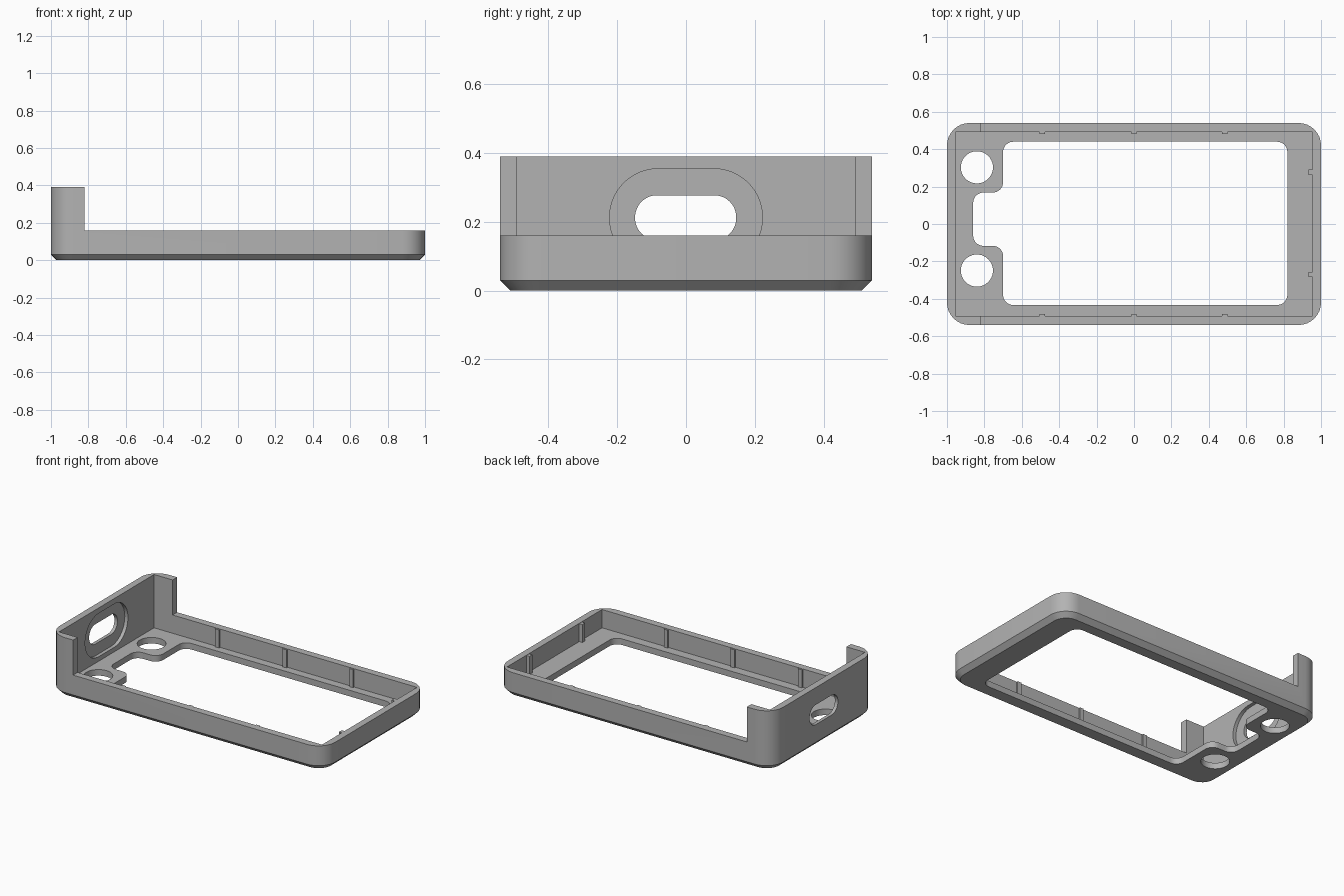
import bpy, bmesh, math
from mathutils import Vector

cube = bpy.data.objects.get("Cube")
if cube:
    bpy.data.objects.remove(cube, do_unlink=True)

grey = bpy.data.materials.new("plain grey")
grey.use_nodes = True
colour = (0.45, 0.45, 0.45, 1)
grey.diffuse_color = colour
grey.node_tree.nodes["Principled BSDF"].inputs["Base Color"].default_value = colour


def fillet(corners, r, steps=8):
    """Round every right-angled corner of a closed outline."""
    pts = []
    for i, c in enumerate(corners):
        p = Vector(c)
        a = (Vector(corners[i - 1]) - p).normalized()
        b = (Vector(corners[(i + 1) % len(corners)]) - p).normalized()
        centre = p + r * (a + b)
        for k in range(steps + 1):
            t = math.pi / 2 * k / steps
            pts.append(centre - r * (math.cos(t) * b + math.sin(t) * a))
    return pts


def rect(x0, x1, y0, y1):
    return [(x0, y0), (x1, y0), (x1, y1), (x0, y1)]


def circle(x, y, r, n=40):
    return [(x + r * math.cos(math.tau * k / n), y + r * math.sin(math.tau * k / n))
            for k in range(n)]


def loft(name, sections, axis="z"):
    """Skin a stack of (outline, height) sections and cap both ends."""
    bm = bmesh.new()
    rings = []
    for outline, h in sections:
        rings.append([bm.verts.new((p[0], p[1], h) if axis == "z" else (h, p[0], p[1]))
                      for p in outline])
    n = len(rings[0])
    for lo, hi in zip(rings, rings[1:]):
        for i in range(n):
            j = (i + 1) % n
            bm.faces.new((lo[i], lo[j], hi[j], hi[i]))
    bm.faces.new(rings[0][::-1])
    bm.faces.new(rings[-1])
    bmesh.ops.recalc_face_normals(bm, faces=bm.faces)
    mesh = bpy.data.meshes.new(name)
    bm.to_mesh(mesh)
    bm.free()
    obj = bpy.data.objects.new(name, mesh)
    obj.data.materials.append(grey)
    bpy.context.collection.objects.link(obj)
    return obj


def prism(name, outline, lo, hi, axis="z"):
    return loft(name, [(outline, lo), (outline, hi)], axis)


def combine(target, tool, operation):
    mod = target.modifiers.new("combine", "BOOLEAN")
    mod.operation, mod.solver, mod.object = operation, "EXACT", tool
    bpy.ops.object.select_all(action="DESELECT")
    bpy.context.view_layer.objects.active = target
    target.select_set(True)
    bpy.ops.object.modifier_apply(modifier=mod.name)
    bpy.data.objects.remove(tool, do_unlink=True)


# Outer tray with rounded corners and a chamfered underside
W, D, FLOOR, RIM, TALL = 1.0, 0.54, 0.04, 0.16, 0.39
foot = fillet(rect(-W + 0.03, W - 0.03, -D + 0.03, D - 0.03), 0.09)
body = fillet(rect(-W, W, -D, D), 0.12)
tray = loft("tray_frame", [(foot, 0), (body, 0.03), (body, TALL)])

# Square-cornered cavity, and the lowered rim beyond the tall end
combine(tray, prism("cavity", rect(-0.955, 0.955, -0.493, 0.493), FLOOR, 1), "DIFFERENCE")
combine(tray, prism("rim_step", rect(-0.82, 2, -1, 1), RIM, 1), "DIFFERENCE")

# Floor window with a notch between the two hole tabs
window = [(0.82, -0.433), (0.82, 0.44), (-0.70, 0.44), (-0.70, 0.168),
          (-0.86, 0.168), (-0.86, -0.117), (-0.70, -0.117), (-0.70, -0.433)]
combine(tray, prism("window", fillet(window, 0.055), -1, 0.1), "DIFFERENCE")
for y in (0.303, -0.249):
    combine(tray, prism("round_hole", circle(-0.84, y, 0.086), -1, 0.1), "DIFFERENCE")

# Slot through the tall end wall, with a wider recess on the inside
slot = fillet(rect(-0.148, 0.146, 0.147, 0.277), 0.064, 12)
recess = fillet(rect(-0.222, 0.222, 0.07, 0.354), 0.141, 16)
combine(tray, prism("slot", slot, -2, -0.9, "x"), "DIFFERENCE")
combine(tray, prism("recess", recess, -0.978, -0.9, "x"), "DIFFERENCE")

# Small upright ribs on the long walls and the low end wall
for x in (-0.49, 0, 0.485):
    for s in (-1, 1):
        y0, y1 = sorted((s * 0.482, s * 0.51))
        rib = prism("rib", rect(x - 0.014, x + 0.014, y0, y1), 0.035, RIM - 0.002)
        combine(tray, rib, "UNION")
for y in (0.277, -0.27):
    rib = prism("rib", rect(0.932, 0.97, y - 0.014, y + 0.014), 0.035, RIM - 0.002)
    combine(tray, rib, "UNION")

bpy.ops.object.shade_smooth_by_angle(angle=math.radians(25))
